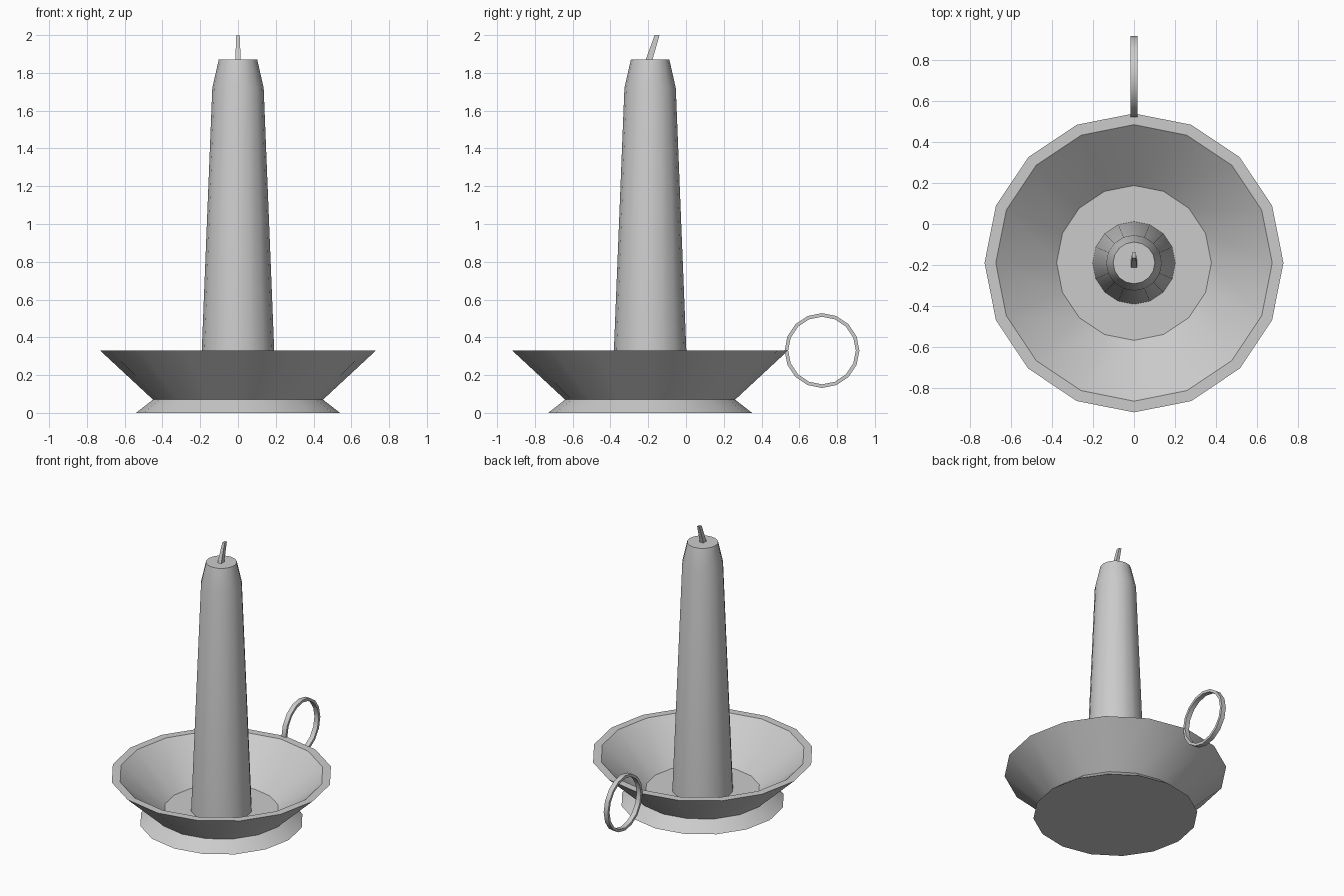
import bpy
import bmesh
import math
from mathutils import Matrix, Vector

if "Cube" in bpy.data.objects:
    bpy.data.objects.remove(bpy.data.objects["Cube"], do_unlink=True)

SIDES = 16
AXIS_Y = -0.19   # candle and dish share this axis
RIM_Z = 0.33

grey = bpy.data.materials.new("plain grey")
grey.use_nodes = True
grey.diffuse_color = (0.6, 0.6, 0.6, 1)
grey.node_tree.nodes["Principled BSDF"].inputs["Base Color"].default_value = (0.6, 0.6, 0.6, 1)


def finish(name, bm):
    """Turn a bmesh into a smooth-shaded object with sharp corners."""
    bmesh.ops.recalc_face_normals(bm, faces=bm.faces)
    mesh = bpy.data.meshes.new(name)
    bm.to_mesh(mesh)
    bm.free()
    mesh.materials.append(grey)
    obj = bpy.data.objects.new(name, mesh)
    bpy.context.collection.objects.link(obj)
    bpy.ops.object.select_all(action='DESELECT')
    obj.select_set(True)
    bpy.context.view_layer.objects.active = obj
    bpy.ops.object.shade_smooth_by_angle(angle=math.radians(30))
    return obj


def lathe(name, profile, matrix, closed=False):
    """Spin (radius, height) points; cap the ends or close the loop."""
    bm = bmesh.new()
    rings = []
    for r, z in profile:
        angles = [math.tau * i / SIDES for i in range(SIDES)]
        rings.append([bm.verts.new(matrix @ Vector((r * math.cos(a), r * math.sin(a), z)))
                      for a in angles])
    pairs = list(zip(rings, rings[1:]))
    if closed:
        pairs.append((rings[-1], rings[0]))
    else:
        bm.faces.new(rings[0])
        bm.faces.new(rings[-1])
    for low, high in pairs:
        for i in range(SIDES):
            j = (i + 1) % SIDES
            bm.faces.new((low[i], low[j], high[j], high[i]))
    return finish(name, bm)


upright = Matrix.Translation((0, AXIS_Y, 0))

# Flared foot, sloping bowl, flat rim and recessed floor
lathe("dish", [(0.54, 0), (0.45, 0.07), (0.73, RIM_Z), (0.675, RIM_Z), (0.378, 0.08)], upright)

# Tapered candle with a narrowed shoulder
lathe("candle", [(0.202, 0.075), (0.136, 1.72), (0.102, 1.87)], upright)

# Flat band ring standing behind the rim
sideways = Matrix.Translation((0, 0.72, RIM_Z)) @ Matrix.Rotation(math.pi / 2, 4, 'Y')
lathe("finger_ring", [(0.198, -0.017), (0.198, 0.017), (0.179, 0.017), (0.179, -0.017)],
      sideways, closed=True)

# Leaning wick, thinner at its tip
bm = bmesh.new()
bmesh.ops.create_cube(bm, size=1)
for v in bm.verts:
    tip = v.co.z > 0
    v.co = Vector((v.co.x * (0.018 if tip else 0.029),
                   (-0.153 if tip else -0.197) + v.co.y * (0.026 if tip else 0.036),
                   2.0 if tip else 1.865))
finish("wick", bm)
